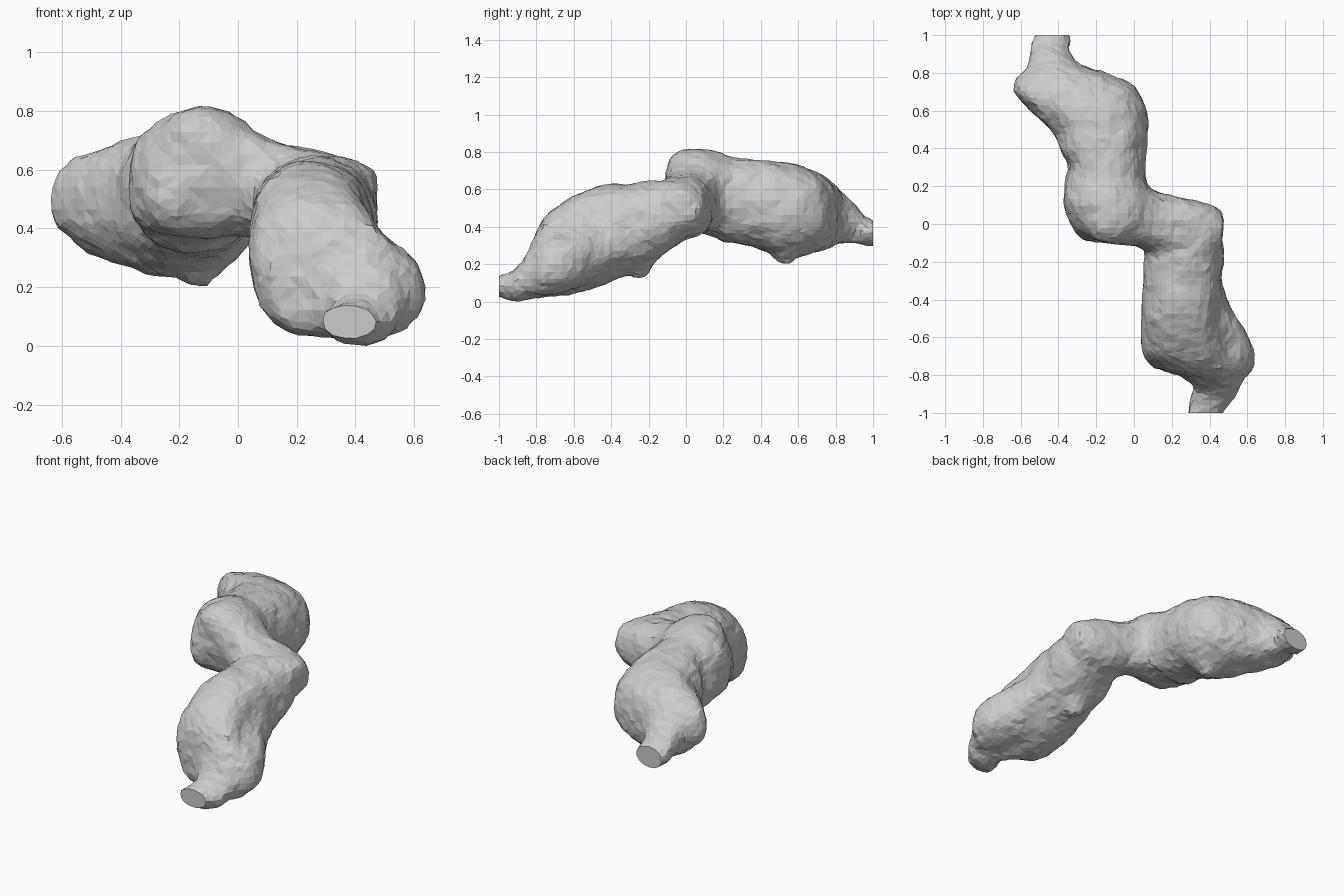
import bpy, bmesh, math
from mathutils import Vector, Matrix, noise

if "Cube" in bpy.data.objects:
    bpy.data.objects.remove(bpy.data.objects["Cube"])

body = bmesh.new()
SIDES = 24


def loft(axis, stations):
    """Skin rounded sections; station = position, a0, a1, z0, z1."""
    rings = []
    for p, a0, a1, z0, z1 in stations:
        ring = []
        for i in range(SIDES):
            t = 2 * math.pi * i / SIDES
            c, s = math.cos(t), math.sin(t)
            a = (a0 + a1) / 2 + (a1 - a0) / 2 * math.copysign(abs(c) ** 0.87, c)
            z = (z0 + z1) / 2 + (z1 - z0) / 2 * math.copysign(abs(s) ** 0.87, s)
            ring.append(body.verts.new((a, p, z) if axis == 'y' else (p, a, z)))
        rings.append(ring)
    faces = [body.faces.new(rings[0]), body.faces.new(rings[-1][::-1])]
    for r, q in zip(rings, rings[1:]):
        for i in range(SIDES):
            j = (i + 1) % SIDES
            faces.append(body.faces.new((r[i], q[i], q[j], r[j])))
    bmesh.ops.recalc_face_normals(body, faces=faces)


def lump(center, radii):
    m = Matrix.Translation(center) @ Matrix.Diagonal((*radii, 1))
    bmesh.ops.create_icosphere(body, subdivisions=3, radius=1, matrix=m)


# front segment, running down to the front tip
loft('y', [(-1.05, .28, .46, .05, .14), (-.98, .28, .47, .04, .15),
           (-.93, .28, .53, .01, .17), (-.88, .32, .55, .02, .21),
           (-.84, .32, .53, .03, .27), (-.80, .24, .55, .03, .37),
           (-.76, .11, .55, .04, .45),
           (-.70, .05, .50, .04, .52), (-.60, .04, .47, .05, .575),
           (-.50, .04, .45, .08, .625), (-.40, .04, .45, .12, .64),
           (-.30, .05, .46, .17, .64), (-.20, .05, .47, .21, .65),
           (-.10, .06, .47, .28, .66), (0, .10, .45, .36, .66),
           (.08, .18, .42, .43, .64)])
# side swelling low on the front segment
loft('y', [(-.83, .40, .57, .05, .28), (-.77, .34, .63, .04, .33),
           (-.66, .30, .64, .06, .36), (-.56, .28, .58, .10, .40),
           (-.45, .25, .51, .16, .43), (-.33, .22, .475, .22, .46)])
# cross segment joining the two halves
loft('x', [(-.37, .08, .24, .46, .64), (-.32, -.02, .28, .41, .70),
           (-.25, -.09, .30, .38, .75), (-.12, -.10, .30, .37, .83),
           (0, -.11, .26, .39, .79), (.10, -.14, .17, .38, .715),
           (.25, -.20, .14, .34, .675), (.38, -.20, .11, .36, .655),
           (.45, -.12, .08, .41, .62), (.47, -.06, .05, .47, .57)])
# corner fullness where the body turns
lump((-.12, .01, .70), (.14, .12, .13))
lump((-.20, .01, .54), (.12, .11, .16))
# back segment, bending out to the back tip
loft('y', [(.02, -.32, .02, .41, .78), (.10, -.37, .05, .39, .81),
           (.20, -.37, .06, .33, .78), (.30, -.34, .05, .32, .77),
           (.40, -.39, .06, .29, .77), (.50, -.43, .07, .25, .755),
           (.60, -.50, .065, .25, .74), (.68, -.58, .04, .27, .71),
           (.74, -.61, .00, .29, .68), (.79, -.57, -.14, .31, .63),
           (.84, -.55, -.30, .32, .59), (.90, -.55, -.34, .33, .53),
           (.96, -.54, -.34, .31, .46), (1.05, -.51, -.34, .31, .41)])
# side swelling on the back segment
loft('y', [(.50, -.44, -.2, .37, .66), (.60, -.54, -.25, .35, .69),
           (.68, -.625, -.3, .35, .68), (.74, -.65, -.3, .36, .66),
           (.81, -.57, -.35, .38, .61)])
# small knobs on the underside
lump((-.14, .53, .27), (.06, .06, .07))
lump((.26, -.25, .20), (.06, .06, .07))

mesh = bpy.data.meshes.new("lumpy_body")
body.to_mesh(mesh)
body.free()
obj = bpy.data.objects.new("lumpy_body", mesh)
bpy.context.collection.objects.link(obj)

# fuse everything into one coarse skin
remesh = obj.modifiers.new("fuse", 'REMESH')
remesh.mode = 'VOXEL'
remesh.voxel_size = 0.038
smooth = obj.modifiers.new("soften", 'SMOOTH')
smooth.factor = 0.5
smooth.iterations = 2
deps = bpy.context.evaluated_depsgraph_get()
skin = bpy.data.meshes.new_from_object(obj.evaluated_get(deps))
obj.modifiers.clear()
obj.data = skin

# irregular surface, then flat cut ends
bm = bmesh.new()
bm.from_mesh(skin)
bm.normal_update()
shift = [v.normal * (0.004 + 0.010 * noise.noise(v.co * 9)
                     + 0.008 * noise.noise(v.co * 25)) for v in bm.verts]
for v, d in zip(bm.verts, shift):
    v.co += d
for y in (-1, 1):
    cut = bmesh.ops.bisect_plane(bm, geom=bm.verts[:] + bm.edges[:] + bm.faces[:],
                                 plane_co=(0, y, 0), plane_no=(0, y, 0),
                                 clear_outer=True)
    rim = [e for e in cut['geom_cut'] if isinstance(e, bmesh.types.BMEdge)]
    bmesh.ops.holes_fill(bm, edges=rim, sides=0)
# rest on the ground
low = min(v.co.z for v in bm.verts)
bmesh.ops.translate(bm, verts=bm.verts, vec=Vector((0, 0, -low)))
bmesh.ops.triangulate(bm, faces=bm.faces[:])
for f in bm.faces:
    f.smooth = False
bm.to_mesh(skin)
bm.free()
skin.name = "lumpy_body"
